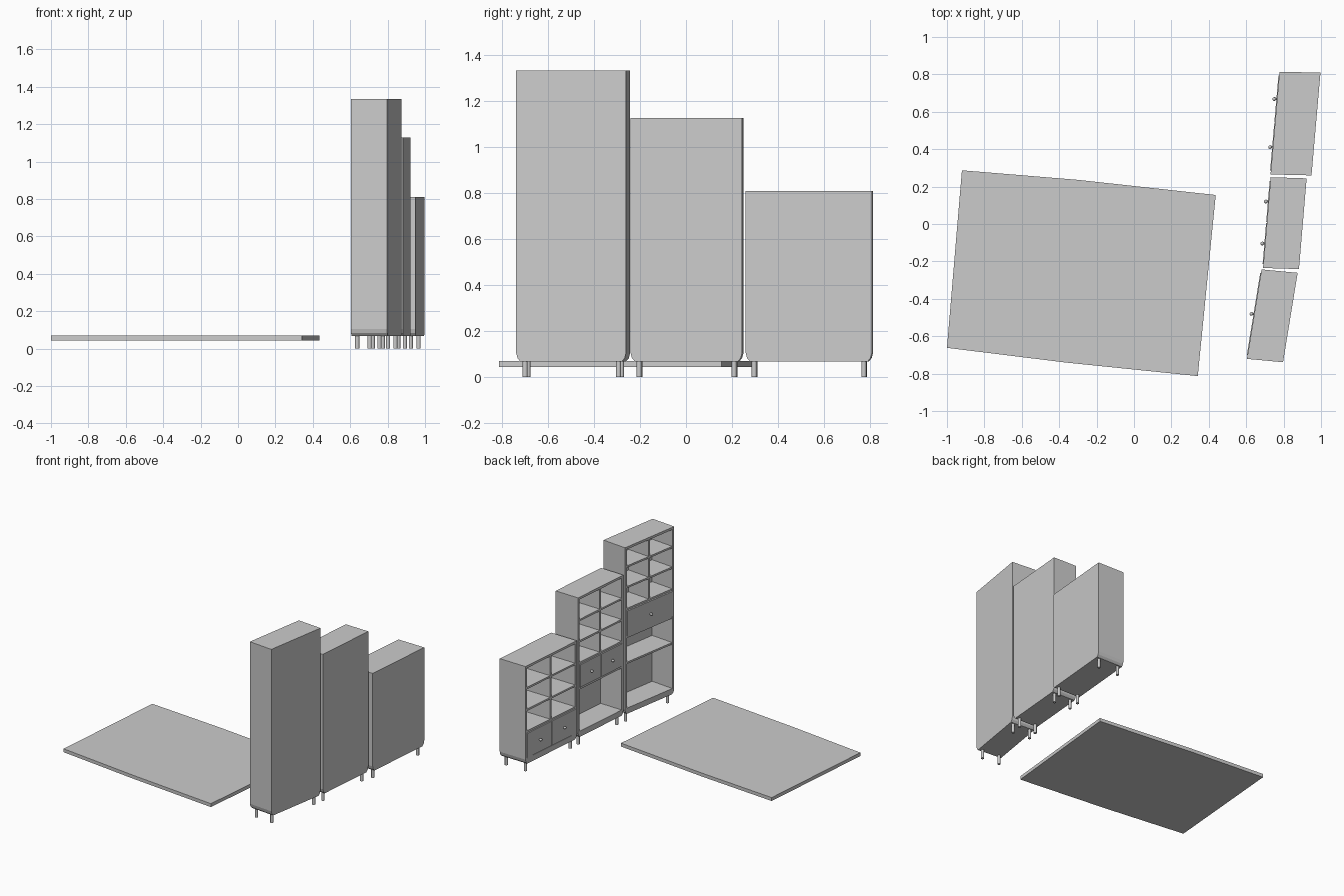
import bpy, bmesh
from mathutils import Vector, Matrix

if "Cube" in bpy.data.objects:
    bpy.data.objects.remove(bpy.data.objects["Cube"])

WALL = 0.018     # panel thickness
BASE_Z, FLOOR_Z = 0.067, 0.11


def finish(name, bm, smooth=False):
    bmesh.ops.recalc_face_normals(bm, faces=bm.faces)
    me = bpy.data.meshes.new(name)
    bm.to_mesh(me)
    bm.free()
    ob = bpy.data.objects.new(name, me)
    bpy.context.collection.objects.link(ob)
    if smooth:
        bpy.context.view_layer.objects.active = ob
        ob.select_set(True)
        bpy.ops.object.shade_smooth_by_angle()
        ob.select_set(False)
    return ob


def prism(bm, points, offset):
    face = bm.faces.new([bm.verts.new(p) for p in points])
    ext = bmesh.ops.extrude_face_region(bm, geom=[face], use_keep_orig=True)
    verts = [g for g in ext["geom"] if isinstance(g, bmesh.types.BMVert)]
    bmesh.ops.translate(bm, verts=verts, vec=offset)


class Cabinet:
    """Local frame: s along the front, t from front to back, z up (slightly sheared)."""

    def __init__(self, name, a, d, b, top):
        self.name, self.top = name, top
        a, d, b = (Vector((*p, 0)) for p in (a, d, b))
        self.w, self.dp = (d - a).length, (b - a).length
        u, v = (d - a).normalized(), (b - a).normalized()
        self.m = Matrix(((u.x, v.x, 0, a.x), (u.y, v.y, 0, a.y),
                         (0, 0, 1, 0), (0, 0, 0, 1)))

    def done(self, part, bm, smooth=False):
        bm.transform(self.m)
        finish(f"{self.name}_{part}", bm, smooth)

    def box(self, part, s, t, z):
        bm = bmesh.new()
        prism(bm, [(s[0], t[0], z[0]), (s[1], t[0], z[0]),
                   (s[1], t[1], z[0]), (s[0], t[1], z[0])], (0, 0, z[1] - z[0]))
        self.done(part, bm)

    def shell(self):
        w, dp, top = self.w, self.dp, self.top
        # base with rounded lower side edges
        half = [(0, FLOOR_Z), (0, 0.104), (0.006, 0.082), (0.019, BASE_Z)]
        prof = half + [(w - s, z) for s, z in reversed(half)]
        bm = bmesh.new()
        prism(bm, [(s, 0, z) for s, z in prof], (0, dp, 0))
        self.done("base", bm)
        self.box("right_side", (0, WALL), (0, dp), (FLOOR_Z, top - WALL))
        self.box("left_side", (w - WALL, w), (0, dp), (FLOOR_Z, top - WALL))
        self.box("top", (0, w), (0, dp), (top - WALL, top))
        self.box("back", (WALL, w - WALL), (dp - 0.012, dp), (FLOOR_Z, top - WALL))
        # round legs
        bm = bmesh.new()
        for s in (0.036, w - 0.036):
            for t in (0.028, dp - 0.028):
                bmesh.ops.create_cone(bm, cap_ends=True, segments=16, radius1=0.011,
                                      radius2=0.011, depth=BASE_Z + 0.005,
                                      matrix=Matrix.Translation((s, t, (BASE_Z + 0.005) / 2)))
        self.done("legs", bm, True)

    def shelf(self, z):
        self.box("shelf", (WALL, self.w - WALL), (0.002, self.dp - 0.012), (z - 0.014, z))

    def divider(self, z0, z1):
        c = self.w / 2
        self.box("divider", (c - 0.008, c + 0.008), (0.003, self.dp - 0.012), (z0, z1))

    def drawers(self, count, z0, z1):
        step = (self.w - 2 * WALL) / count
        for i in range(count):
            s0 = WALL + i * step
            self.box("drawer", (s0 + 0.002, s0 + step - 0.002), (-0.004, 0.15), (z0, z1))
            # knob with a short stem
            bm = bmesh.new()
            c, z = s0 + step / 2, (z0 + z1) / 2
            bmesh.ops.create_uvsphere(bm, u_segments=16, v_segments=8, radius=0.010,
                                      matrix=Matrix.Translation((c, -0.015, z)))
            bmesh.ops.create_cone(bm, cap_ends=True, segments=12, radius1=0.005,
                                  radius2=0.005, depth=0.012,
                                  matrix=Matrix.Translation((c, -0.008, z))
                                  @ Matrix.Rotation(1.5708, 4, 'X'))
            self.done("knob", bm, True)


# Tall cabinet: six cubbies, wide drawer, two open bays
tall = Cabinet("tall_cabinet", (0.604, -0.721), (0.682, -0.243), (0.797, -0.739), 1.333)
tall.shell()
for z in (1.188, 1.032, 0.866, 0.655, 0.458):
    tall.shelf(z)
tall.divider(0.866, 1.333 - WALL)
tall.drawers(1, 0.658, 0.848)

# Middle cabinet: six cubbies, two drawers, one open bay
mid = Cabinet("middle_cabinet", (0.690, -0.235), (0.731, 0.250), (0.882, -0.241), 1.128)
mid.shell()
for z in (0.958, 0.797, 0.632, 0.440):
    mid.shelf(z)
mid.divider(0.44, 1.128 - WALL)
mid.drawers(2, 0.443, 0.615)

# Small cabinet: six cubbies above two drawers
small = Cabinet("small_cabinet", (0.730, 0.265), (0.778, 0.814), (0.949, 0.260), 0.81)
small.shell()
for z in (0.645, 0.48, 0.315):
    small.shelf(z)
small.divider(FLOOR_Z, 0.81 - WALL)
small.drawers(2, 0.114, 0.298)

# Floor mat
bm = bmesh.new()
prism(bm, [(x, y, 0.043) for x, y in ((-0.92, 0.287), (-1.0, -0.662), (-0.37, -0.740),
                                      (0.341, -0.813), (0.437, 0.155), (-0.30, 0.236))],
      (0, 0, 0.026))
finish("floor_mat", bm)
